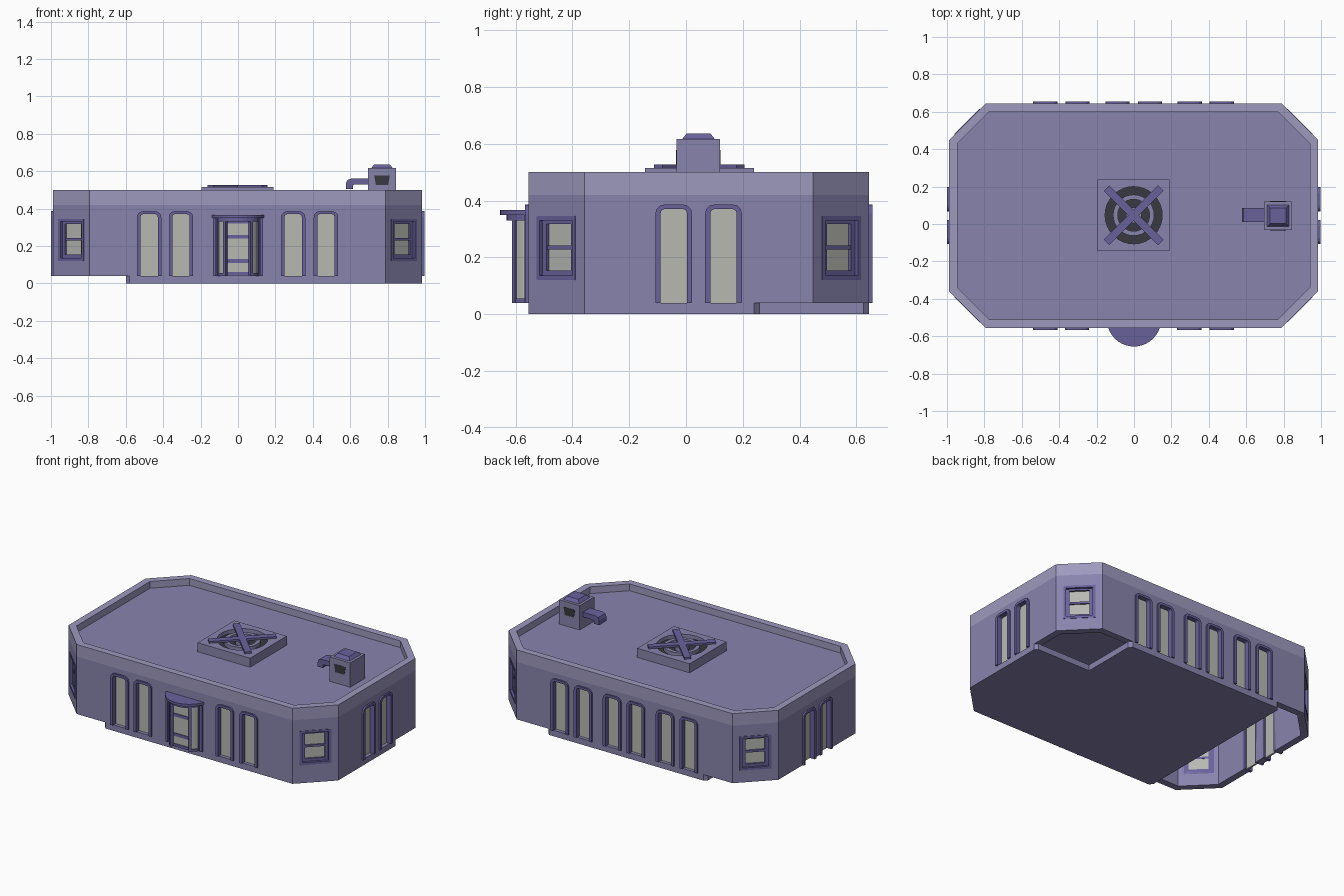
import bpy, bmesh
from math import sin, cos, pi, radians, sqrt
from mathutils import Matrix, Vector

if "Cube" in bpy.data.objects:
    bpy.data.objects.remove(bpy.data.objects["Cube"])


def material(name, rgb):
    m = bpy.data.materials.new(name)
    m.diffuse_color = (*rgb, 1)
    m.use_nodes = True
    m.node_tree.nodes["Principled BSDF"].inputs["Base Color"].default_value = m.diffuse_color
    return m


WALL = material("wall_paint", (0.25, 0.23, 0.42))
TRIM = material("light_trim", (0.34, 0.32, 0.52))
FRAME = material("frame_paint", (0.14, 0.12, 0.33))
GLASS = material("glass", (0.48, 0.48, 0.45))
DARK = material("dark_vent", (0.04, 0.04, 0.05))
I = Matrix.Identity(4)


def finish(bm, name, mat, M):
    bmesh.ops.recalc_face_normals(bm, faces=bm.faces)
    bm.transform(M)
    me = bpy.data.meshes.new(name)
    bm.to_mesh(me)
    bm.free()
    ob = bpy.data.objects.new(name, me)
    bpy.context.collection.objects.link(ob)
    if mat:
        me.materials.append(mat)
    return ob


def prism(name, pts, z0, z1, mat, M=I, taper=1.0):
    """Extrude an outline from z0 to z1, optionally tapering the top."""
    bm = bmesh.new()
    c = sum((Vector(p) for p in pts), Vector((0, 0))) / len(pts)
    lo = [bm.verts.new((x, y, z0)) for x, y in pts]
    hi = [bm.verts.new((*(c + (Vector(p) - c) * taper), z1)) for p in pts]
    bm.faces.new(lo)
    bm.faces.new(hi)
    for i in range(len(pts)):
        j = (i + 1) % len(pts)
        bm.faces.new((lo[i], lo[j], hi[j], hi[i]))
    return finish(bm, name, mat, M)


def ring(name, outer, inner, z0, z1, mat, M=I):
    """Closed ring between two outlines with equal point counts."""
    bm = bmesh.new()
    rows = [[bm.verts.new((x, y, z)) for x, y in o]
            for o, z in ((outer, z0), (outer, z1), (inner, z1), (inner, z0))]
    n = len(outer)
    for k in range(4):
        a, b = rows[k], rows[(k + 1) % 4]
        for i in range(n):
            bm.faces.new((a[i], a[(i + 1) % n], b[(i + 1) % n], b[i]))
    return finish(bm, name, mat, M)


def rect(x0, x1, y0, y1):
    return [(x0, y0), (x1, y0), (x1, y1), (x0, y1)]


def circle(r, n=32):
    return [(r * cos(2 * pi * i / n), r * sin(2 * pi * i / n)) for i in range(n)]


def octagon(d=0.0):
    x0, x1, y0, y1 = -0.99 + d, 0.985 - d, -0.555 + d, 0.645 - d
    c = 0.197 - d * (2 - sqrt(2))
    return [(x0 + c, y0), (x1 - c, y0), (x1, y0 + c), (x1, y1 - c),
            (x1 - c, y1), (x0 + c, y1), (x0, y1 - c), (x0, y0 + c)]


def on_wall(x, y, deg):
    """Local x runs along the wall, local y is up, local z points outward."""
    return (Matrix.Translation((x, y, 0)) @ Matrix.Rotation(radians(deg), 4, 'Z')
            @ Matrix.Rotation(pi / 2, 4, 'X'))


def arch(w, bottom, top, r):
    pts = [(-w, bottom), (w, bottom)]
    for s, start in ((1, 0), (-1, pi / 2)):
        for k in range(4):
            a = start + k * pi / 6
            pts.append((s * (w - r) + r * cos(a), top - r + r * sin(a)))
    return pts


# Body: hollow walls, parapet, roof and the stepped base plate
walls = ring("outer_walls", octagon(), octagon(0.045), 0.04, 0.42, WALL)
ring("parapet", octagon(), octagon(0.045), 0.42, 0.5, TRIM)
prism("roof", octagon(0.045), 0.42, 0.455, WALL)
prism("base_plate", [(-0.58, -0.555), (0.788, -0.555), (0.985, -0.358), (0.985, 0.24),
                     (0.965, 0.26), (0.57, 0.26), (0.57, 0.625), (0.55, 0.645),
                     (-0.58, 0.645), (-0.60, 0.625), (-0.60, -0.535)], 0, 0.04, WALL)

cutters = []

# Tall arched windows
tall = [(x, -0.555, 0) for x in (-0.475, -0.305, 0.295, 0.47)]
tall += [(x, 0.645, 180) for x in (-0.475, -0.302, -0.088, 0.086, 0.298, 0.47)]
for y in (-0.043, 0.132):
    tall += [(0.985, y, 90), (-0.99, y, -90)]
for x, y, deg in tall:
    M = on_wall(x, y, deg)
    cutters.append(prism("cutter", arch(0.055, 0.02, 0.376, 0.022), -0.08, 0.03, None, M))
    out, inn = arch(0.065, 0.04, 0.386, 0.032), arch(0.046, 0.04, 0.37, 0.014)
    # horseshoe: down the left, over the top, open at the sill
    prism("tall_window_frame", out[1:] + out[:1] + inn[:1] + inn[:0:-1],
          -0.045, 0.011, FRAME, M)
    prism("tall_window_glass", inn, -0.034, -0.022, GLASS, M)

# Square windows on the cut corners
for x, y, deg in ((0.8865, -0.4565, 45), (0.8865, 0.5465, 135),
                  (-0.8915, 0.5465, 225), (-0.8915, -0.4565, 315)):
    M = on_wall(x, y, deg)
    cutters.append(prism("cutter", rect(-0.085, 0.085, 0.13, 0.335), -0.08, 0.03, None, M))
    ring("corner_window_surround", rect(-0.096, 0.096, 0.12, 0.345),
         rect(-0.08, 0.08, 0.136, 0.33), -0.045, 0.003, FRAME, M)
    ring("corner_window_sash", rect(-0.08, 0.08, 0.136, 0.33),
         rect(-0.06, 0.06, 0.154, 0.318), -0.04, -0.012, FRAME, M)
    prism("corner_window_bar", rect(-0.06, 0.06, 0.228, 0.242), -0.035, -0.015, FRAME, M)
    prism("corner_window_glass", rect(-0.06, 0.06, 0.154, 0.318), -0.034, -0.024, GLASS, M)

# Cut all the openings through the walls
for ob in cutters:
    ob.hide_render = True
with bpy.context.temp_override(active_object=cutters[0], object=cutters[0],
                               selected_editable_objects=cutters, selected_objects=cutters):
    bpy.ops.object.join()
cut = walls.modifiers.new("openings", 'BOOLEAN')
cut.operation, cut.solver, cut.object = 'DIFFERENCE', 'EXACT', cutters[0]
bpy.context.view_layer.objects.active = walls
bpy.ops.object.modifier_apply(modifier="openings")
bpy.data.objects.remove(cutters[0])


# Curved entrance: canopy, arc of glazed panels, posts and door bars
def arc(r, a0, a1, n):
    return [(r * sin(a0 + (a1 - a0) * i / n), -0.51 - r * cos(a0 + (a1 - a0) * i / n))
            for i in range(n + 1)]


def band(name, r0, r1, a0, a1, z0, z1, mat, n=6):
    a0, a1 = radians(a0), radians(a1)
    return prism(name, arc(r1, a0, a1, n) + arc(r0, a0, a1, n)[::-1], z0, z1, mat)


half = 1.255
prism("entrance_canopy", arc(0.145, -half, half, 16), 0.35, 0.366, FRAME)
band("entrance_head", 0.105, 0.122, -68, 68, 0.33, 0.35, FRAME, 12)
for s in (-1, 1):
    for a in (37, 67):
        band("entrance_post", 0.104, 0.123, s * a - 4, s * a + 4, 0.04, 0.35, FRAME, 1)
    band("side_glass", 0.109, 0.115, s * 41, s * 63, 0.05, 0.33, GLASS, 4)
    band("side_sill", 0.105, 0.121, s * 37, s * 67, 0.04, 0.055, FRAME, 4)
    prism("wall_jamb", rect(s * 0.125 - 0.008, s * 0.125 + 0.008, -0.568, -0.55),
          0.04, 0.35, FRAME)
M = on_wall(0, -0.59, 0)
ring("door_frame", rect(-0.072, 0.072, 0.042, 0.335), rect(-0.056, 0.056, 0.06, 0.32),
     -0.008, 0.008, FRAME, M)
prism("door_glass", rect(-0.056, 0.056, 0.06, 0.32), -0.003, 0.003, GLASS, M)
for z in (0.12, 0.25):
    prism("door_bar", rect(-0.056, 0.056, z - 0.01, z + 0.01), -0.007, 0.007, FRAME, M)

# Roof fan: square housing with a round well, rings and crossed straps
F = Matrix.Translation((-0.002, 0.047, 0))


def on_square(h, n=32):
    pts = []
    for x, y in circle(1, n):
        k = h / max(abs(x), abs(y))
        pts.append((x * k, y * k))
    return pts


ring("fan_housing", on_square(0.192), circle(0.153), 0.45, 0.515, WALL, F)
prism("fan_well", circle(0.153), 0.45, 0.49, DARK, F)
ring("fan_ring", circle(0.11), circle(0.085), 0.48, 0.513, WALL, F)
prism("fan_hub", circle(0.042), 0.48, 0.515, WALL, F)
for deg in (45, -45):
    prism("fan_strap", rect(-0.205, 0.205, -0.021, 0.021), 0.513, 0.527, FRAME,
          F @ Matrix.Rotation(radians(deg), 4, 'Z'))

# Rooftop vent unit with cap, grilles and bent duct
prism("vent_box", rect(0.695, 0.845, -0.033, 0.12), 0.45, 0.616, WALL)
prism("vent_cap", rect(0.712, 0.828, -0.014, 0.102), 0.616, 0.636, FRAME, I, 0.72)
grille = [(-0.033, 0.527), (0.033, 0.527), (0.042, 0.578), (-0.042, 0.578)]
for y, deg in ((-0.033, 0), (0.12, 180)):
    prism("vent_grille", grille, -0.01, 0.002, DARK, on_wall(0.77, y, deg))
duct = [(0.70, 0.56), (0.605, 0.56), (0.585, 0.553), (0.577, 0.535), (0.577, 0.505),
        (0.615, 0.505), (0.615, 0.522), (0.622, 0.528), (0.70, 0.528)]
prism("vent_duct", duct, -0.0375, 0.0375, FRAME, on_wall(0, 0.047, 0))
